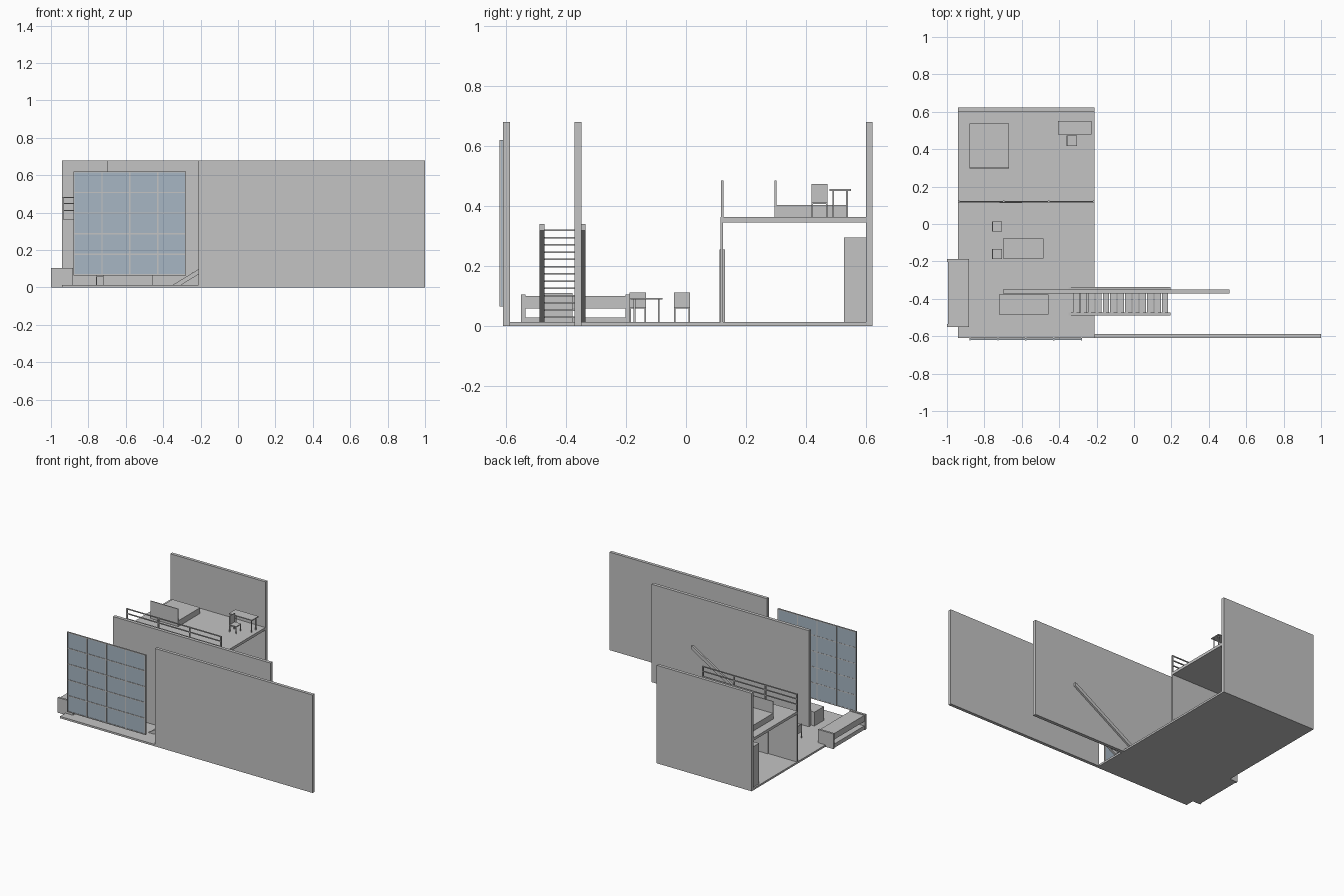
import bpy, bmesh, math
from mathutils import Vector

if "Cube" in bpy.data.objects:
    bpy.data.objects.remove(bpy.data.objects["Cube"])


def material(name, rgb):
    m = bpy.data.materials.new(name)
    m.diffuse_color = (*rgb, 1)
    m.use_nodes = True
    m.node_tree.nodes["Principled BSDF"].inputs["Base Color"].default_value = m.diffuse_color
    return m


GREY = material("light grey", (0.55, 0.55, 0.55))
GLASS = material("blue glass", (0.39, 0.47, 0.55))


def boxes(name, items, mat=GREY):
    """One object made from boxes given as (x0, x1, y0, y1, z0, z1)."""
    bm = bmesh.new()
    for x0, x1, y0, y1, z0, z1 in items:
        for v in bmesh.ops.create_cube(bm, size=1)["verts"]:
            v.co = Vector(((x0 + x1) / 2 + v.co.x * (x1 - x0),
                           (y0 + y1) / 2 + v.co.y * (y1 - y0),
                           (z0 + z1) / 2 + v.co.z * (z1 - z0)))
    return finish(name, bm, mat)


def finish(name, bm, mat):
    bmesh.ops.recalc_face_normals(bm, faces=bm.faces)
    me = bpy.data.meshes.new(name)
    bm.to_mesh(me)
    bm.free()
    me.materials.append(mat)
    ob = bpy.data.objects.new(name, me)
    bpy.context.collection.objects.link(ob)
    return ob


def extrude_y(name, profile, y0, y1):
    """Prism from an x-z profile."""
    bm = bmesh.new()
    face = bm.faces.new([bm.verts.new((x, y0, z)) for x, z in profile])
    new = bmesh.ops.extrude_face_region(bm, geom=[face])["geom"]
    bmesh.ops.translate(bm, vec=(0, y1 - y0, 0),
                        verts=[v for v in new if isinstance(v, bmesh.types.BMVert)])
    return finish(name, bm, GREY)


L, R = -0.94, -0.21      # house sides
F = 0.013                # ground floor level
M = 0.363                # upper floor level

# Floors and tall walls
boxes("ground_floor", [(L, R, -0.61, 0.62, 0, F)])
boxes("upper_floor", [(L, R, 0.115, 0.60, 0.344, M)])
boxes("back_wall", [(L, R, 0.60, 0.622, 0, 0.68)])
boxes("front_wall", [(R, 1.0, -0.61, -0.588, 0, 0.68)])
boxes("middle_wall", [(-0.70, 0.51, -0.372, -0.349, 0, 0.68)])

# Partition, door and cupboard under the upper floor
boxes("partition", [(L, R, 0.115, 0.124, F, 0.344)])
boxes("partition_door", [(-0.72, -0.60, 0.112, 0.13, F, 0.255)])
boxes("cupboard", [(-0.93, -0.60, 0.527, 0.60, F, 0.295)])

# Window: glass with a grid of bars
wx0, wx1, wz0, wz1 = -0.88, -0.277, 0.065, 0.62
boxes("window_glass", [(wx0, wx1, -0.618, -0.612, wz0, wz1)], GLASS)
b = 0.003
bars = []
for i in range(5):
    x = wx0 + b + (wx1 - wx0 - 2 * b) * i / 4
    bars.append((x - b, x + b, -0.622, -0.61, wz0, wz1))
for i in range(6):
    z = wz0 + b + (wz1 - wz0 - 2 * b) * i / 5
    bars.append((wx0, wx1, -0.621, -0.611, z - b, z + b))
boxes("window_bars", bars)

# Railing of the upper floor
rail = [(L, R, 0.117, 0.124, z - 0.003, z + 0.003) for z in (0.412, 0.449, 0.482)]
for i in range(4):
    x = L + 0.004 + (R - L - 0.008) * i / 3
    rail.append((x - 0.004, x + 0.004, 0.116, 0.125, M, 0.485))
boxes("railing", rail)

# Bed
boxes("bed", [(-0.88, -0.667, 0.30, 0.538, M, 0.403)])
boxes("bed_headboard", [(-0.88, -0.667, 0.296, 0.302, M, 0.485)])


def legs(x0, x1, y0, y1, z0, z1, t):
    return [(x, x + t, y, y + t, z0, z1) for x in (x0, x1 - t) for y in (y0, y1 - t)]


def table(name, x0, x1, y0, y1, z0, top):
    boxes(name, [(x0, x1, y0, y1, top - 0.006, top)]
          + legs(x0 + 0.01, x1 - 0.01, y0 + 0.01, y1 - 0.01, z0, top - 0.006, 0.006))


def chair(name, x, y, z):
    s = 0.054
    boxes(name, [(x, x + s, y, y + s, z + 0.044, z + 0.05),
                 (x, x + 0.005, y, y + s, z + 0.05, z + 0.098 + 0.012)
                 if z > 0.1 else (x, x + 0.005, y, y + s, z + 0.05, z + 0.098)]
          + legs(x, x + s, y, y + s, z, z + 0.044, 0.005))


# Tables and chairs
table("desk", -0.405, -0.227, 0.478, 0.55, M, 0.456)
chair("desk_chair", -0.36, 0.418, M)
table("dining_table", -0.70, -0.483, -0.185, -0.078, F, 0.093)
chair("dining_chair_1", -0.76, -0.04, F)
chair("dining_chair_2", -0.76, -0.188, F)

# Sofa block beside the middle wall
boxes("sofa", [(-0.722, -0.458, -0.483, -0.378, F, 0.109)])

# Window seat past the left edge, open between seat and base
boxes("window_seat", [(-1.0, -0.882, -0.55, -0.535, 0, 0.105),
                      (-1.0, -0.882, -0.202, -0.188, 0, 0.105),
                      (-0.995, -0.886, -0.535, -0.202, 0.058, 0.10),
                      (-0.995, -0.886, -0.535, -0.202, 0, 0.027)])

# Stairs: two sloping stringers and thin open treads
profile = [(-0.35, F), (-0.305, F), (0.195, 0.318), (0.195, 0.34), (0.185, 0.34)]
for name, y0 in (("stringer_front", -0.488), ("stringer_back", -0.352)):
    extrude_y(name, profile, y0, y0 + 0.016)
n = 13
treads = []
for i in range(n):
    x = -0.325 + 0.0395 * i
    z = 0.028 + 0.0242 * i
    treads.append((x, x + 0.034, -0.473, -0.351, z - 0.0025, z + 0.0025))
boxes("stair_treads", treads)
